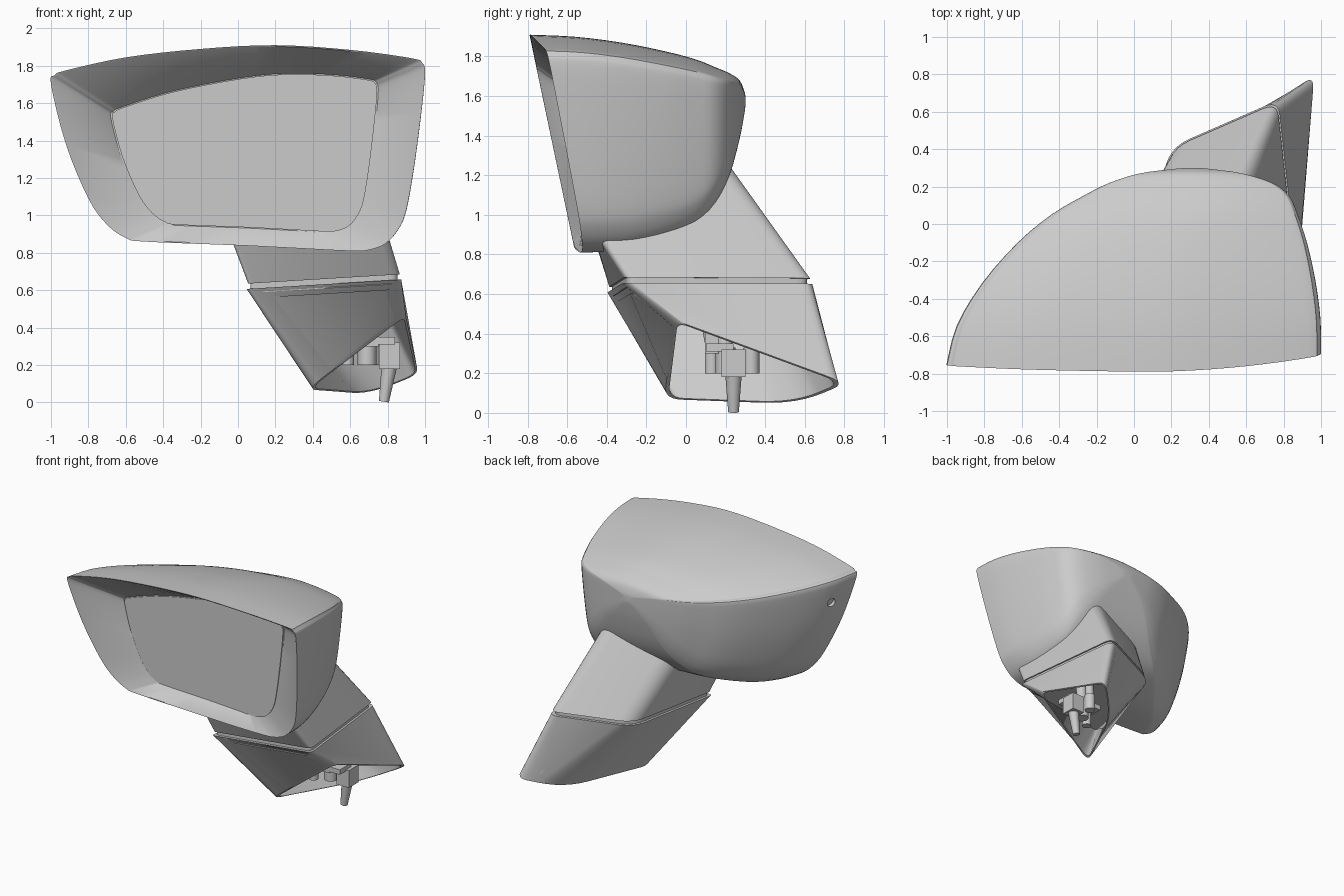
import bpy, bmesh, math
from mathutils import Vector

if "Cube" in bpy.data.objects:
    bpy.data.objects.remove(bpy.data.objects["Cube"])

grey = bpy.data.materials.new("plain grey")
grey.use_nodes = True
grey.diffuse_color = (0.6, 0.6, 0.6, 1)
grey.node_tree.nodes["Principled BSDF"].inputs["Base Color"].default_value = (0.6, 0.6, 0.6, 1)


def finish(obj, angle=35):
    """Give the part its material and smooth its soft edges."""
    if not obj.data.materials:
        obj.data.materials.append(grey)
    bpy.ops.object.select_all(action="DESELECT")
    obj.select_set(True)
    bpy.context.view_layer.objects.active = obj
    bpy.ops.object.shade_smooth_by_angle(angle=math.radians(angle))
    return obj


def loft(name, loops):
    """Skin a row of matching closed loops and cap both ends."""
    bm = bmesh.new()
    rings = [[bm.verts.new(p) for p in loop] for loop in loops]
    for a, b in zip(rings, rings[1:]):
        for i in range(len(a)):
            j = (i + 1) % len(a)
            bm.faces.new((a[i], a[j], b[j], b[i]))
    bm.faces.new(rings[0])
    bm.faces.new(rings[-1])
    bmesh.ops.recalc_face_normals(bm, faces=bm.faces)
    mesh = bpy.data.meshes.new(name)
    bm.to_mesh(mesh)
    bm.free()
    obj = bpy.data.objects.new(name, mesh)
    bpy.context.collection.objects.link(obj)
    return finish(obj)


def spline(points, steps, closed):
    """Smooth curve through points of any dimension."""
    n = len(points)
    pick = (lambda i: points[i % n]) if closed else (lambda i: points[max(0, min(n - 1, i))])
    out = []
    for i in range(n if closed else n - 1):
        for s in range(steps):
            t = s / steps
            out.append(tuple(
                b + t / 2 * (c - a + t * (2 * a - 5 * b + 4 * c - d + t * (3 * (b - c) + d - a)))
                for a, b, c, d in zip(pick(i - 1), pick(i), pick(i + 1), pick(i + 2))))
    return out if closed else out + [points[-1]]


def rounded(corners, radius, steps=6):
    """Closed loop through corners, each one softened by its radius."""
    pts = [Vector(c) for c in corners]
    out = []
    for i, p in enumerate(pts):
        a = p + (pts[i - 1] - p).normalized() * radius[i]
        b = p + (pts[(i + 1) % len(pts)] - p).normalized() * radius[i]
        for s in range(steps + 1):
            t = s / steps
            out.append(a * (1 - t) ** 2 + p * 2 * t * (1 - t) + b * t * t)
    return out


def shrink(loop, factor, dz=0.0):
    mid = sum(loop, Vector()) / len(loop)
    return [mid + (p - mid) * factor + Vector((0, 0, dz)) for p in loop]


# Front outline of the housing, x and z
outline = spline([
    (-1, 1.7), (-.98, 1.75), (-.92, 1.775), (-.6, 1.845), (-.2, 1.89), (.2, 1.91),
    (.6, 1.885), (.93, 1.84), (.985, 1.815), (1, 1.76), (.98, 1.55), (.94, 1.25),
    (.9, 1.03), (.86, .93), (.79, .85), (.7, .815), (.6, .81), (.3, .825), (0, .84),
    (-.5, .86), (-.6, .88), (-.7, .95), (-.8, 1.09), (-.92, 1.38)], 4, True)
unit = [((x + 1) / 2, (z - .81) / 1.1) for x, z in outline]

# Housing sections from rim to back: depth, tilt, left, right, bottom, top
sections = spline([
    (-.675, -.21, -1, 1, .81, 1.91),
    (-.5, -.12, -.945, .997, .815, 1.9),
    (-.3, -.05, -.81, .97, .83, 1.87),
    (-.1, 0, -.62, .925, .88, 1.825),
    (.05, 0, -.44, .875, .95, 1.785),
    (.15, 0, -.27, .83, 1.06, 1.745),
    (.22, 0, -.13, .74, 1.2, 1.715),
    (.27, 0, .03, .58, 1.38, 1.68),
    (.293, 0, .2, .42, 1.5, 1.63),
    (.3, 0, .28, .35, 1.55, 1.6)], 3, False)


def section_loop(y, tilt, left, right, bottom, top):
    loop = []
    for u, v in unit:
        x, z = left + u * (right - left), bottom + v * (top - bottom)
        loop.append(Vector((x, y + tilt * (z - 1.36) - tilt / 3 * max(0, x) ** 2, z)))
    return loop


def glass_loop(y, scale=1.0):
    loop = [Vector((-.68 + 1.43 * u, y, .91 + .875 * v - .12 * v * (1 - u) ** 1.5))
            for u, v in unit]
    return shrink(loop, scale)


# Housing: sloping recess inside the rim, then the outer shell
shell = [section_loop(*s) for s in sections]
rim_inner = [p + Vector((0, .002, 0)) for p in shrink(shell[0], .988)]
housing = loft("mirror_housing", [glass_loop(-.48), rim_inner] + shell)

# Small round hole near the outer tip
_, spot, normal, _ = housing.closest_point_on_mesh(Vector((-.95, -.53, 1.55)))
bpy.ops.mesh.primitive_cylinder_add(vertices=24, radius=.035, depth=.05, location=spot,
                                    rotation=normal.to_track_quat("Z", "Y").to_euler())
cutter = bpy.context.object
cutter.name = "hole_cutter"
cutter.hide_render = True
cutter.data.materials.append(grey)
cut = housing.modifiers.new("hole", "BOOLEAN")
cut.operation, cut.object, cut.solver = "DIFFERENCE", cutter, "EXACT"
bpy.context.view_layer.objects.active = housing
bpy.ops.object.modifier_apply(modifier=cut.name)
bpy.data.objects.remove(cutter)
finish(housing)

# Mirror glass
loft("mirror_glass", [glass_loop(-.482, .99), glass_loop(-.489, .99)])

# Neck: corners run front left, front right, rear, rear left
soft = (.03, .05, .08, .12)
seam = rounded([(.05, -.39, .635), (.87, -.31, .685), (.765, .65, .68), (.19, .4, .645)], soft)
neck_top = rounded([(-.04, -.46, .87), (.8, -.47, .92), (.55, .15, 1.4), (.02, .1, 1.1)],
                   (.03, .05, .12, .12))
loft("upper_neck", [seam, neck_top])
loft("neck_gasket", [shrink(seam, .97, -.05), shrink(seam, .97, .02)])

# Lower neck: hollow, open towards the door
lower_seam = shrink(seam, 1.02, -.028)
foot = rounded([(.37, -.11, .07), (.895, -.06, .47), (.965, .81, .15), (.7, .56, .045)],
               (.1, .06, .1, .2))
loft("lower_neck", [lower_seam, foot, shrink(foot, .95), shrink(lower_seam, .9, -.05)])


# Fixings inside the foot
def box(name, loc, size):
    bpy.ops.mesh.primitive_cube_add(size=1, location=loc)
    obj = bpy.context.object
    obj.name, obj.scale = name, size
    finish(obj)


def rod(name, start, end, r1, r2):
    a, b = Vector(start), Vector(end)
    bpy.ops.mesh.primitive_cone_add(vertices=24, radius1=r1, radius2=r2, depth=(b - a).length,
                                    location=(a + b) / 2,
                                    rotation=(b - a).to_track_quat("Z", "Y").to_euler())
    bpy.context.object.name = name
    finish(bpy.context.object)


box("mount_plate", (.69, .17, .33), (.3, .14, .04))
box("mount_rib", (.7, .13, .36), (.1, .07, .12))
box("bolt_block", (.81, .24, .25), (.11, .12, .14))
rod("bolt_peg", (.78, .24, .004), (.81, .24, .2), .027, .042)
for i, (x, y, r) in enumerate([(.69, .2, .05), (.585, .13, .035), (.72, .33, .04)]):
    rod(f"stud_{i + 1}", (x, y, .2), (x, y, .33), r, r)
    rod(f"post_{i + 1}", (x, y, .32), (x - .03, y - .05, .58), r * .8, r * .8)
